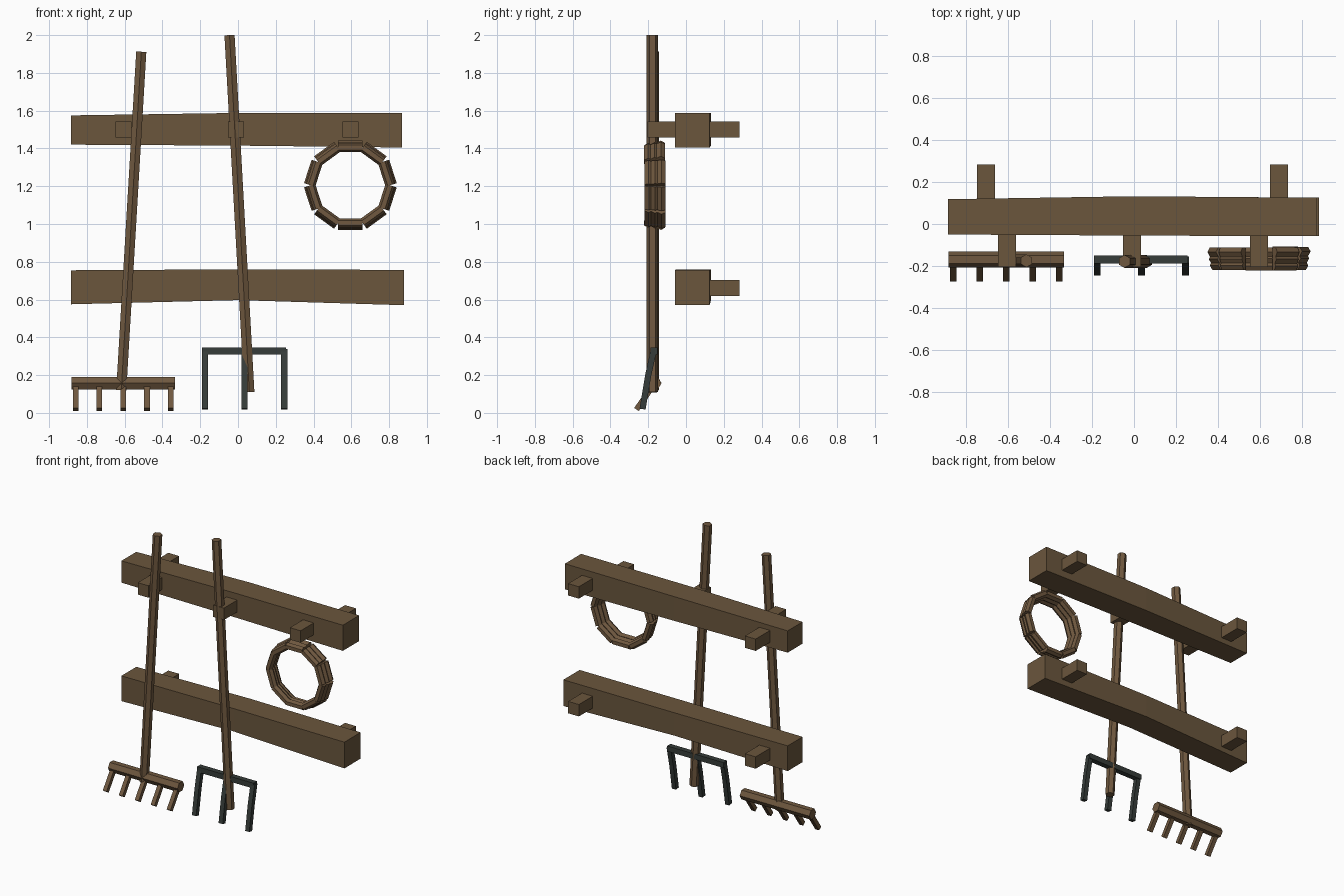
import bpy, bmesh, math, random
from mathutils import Vector, Matrix

if "Cube" in bpy.data.objects:
    bpy.data.objects.remove(bpy.data.objects["Cube"])

random.seed(4)

def material(name, rgb):
    m = bpy.data.materials.new(name)
    m.diffuse_color = (*rgb, 1)
    m.use_nodes = True
    m.node_tree.nodes["Principled BSDF"].inputs["Base Color"].default_value = m.diffuse_color
    return m

WOOD = material("weathered wood", (0.145, 0.093, 0.046))
HANDLE = material("handle wood", (0.16, 0.098, 0.05))
METAL = material("dark iron", (0.037, 0.046, 0.042))

def finish(name, bm, mat):
    bmesh.ops.recalc_face_normals(bm, faces=bm.faces)
    me = bpy.data.meshes.new(name)
    bm.to_mesh(me)
    bm.free()
    me.materials.append(mat)
    ob = bpy.data.objects.new(name, me)
    bpy.context.collection.objects.link(ob)
    return ob

def loft(bm, rings):
    """Skin a list of matching rings and cap both ends."""
    vs = [[bm.verts.new(p) for p in r] for r in rings]
    n = len(vs[0])
    for a, b in zip(vs, vs[1:]):
        for i in range(n):
            bm.faces.new((a[i], a[(i + 1) % n], b[(i + 1) % n], b[i]))
    bm.faces.new(vs[0][::-1])
    bm.faces.new(vs[-1])

def rod(bm, path, r, sides, up=(0, 1, 0), turn=0.0):
    """Straight or bent rod with a constant polygon section."""
    path = [Vector(p) for p in path]
    rings = []
    for i, p in enumerate(path):
        d = (path[min(i + 1, len(path) - 1)] - path[max(i - 1, 0)]).normalized()
        u = Vector(up)
        u = (u - d * u.dot(d)).normalized()
        w = d.cross(u)
        rings.append([p + r * (math.cos(t) * u + math.sin(t) * w)
                      for t in (turn + 2 * math.pi * k / sides for k in range(sides))])
    loft(bm, rings)

def rod_object(name, path, r, sides, mat, **kw):
    bm = bmesh.new()
    rod(bm, path, r, sides, **kw)
    return finish(name, bm, mat)

# Two rails, each slightly bowed: sections are x, y0, y1, z0, z1
rails = {
    "upper_rail": [(-0.885, -0.05, 0.118, 1.42, 1.575), (0, -0.055, 0.132, 1.415, 1.588),
                   (0.868, -0.058, 0.125, 1.405, 1.588)],
    "lower_rail": [(-0.885, -0.05, 0.118, 0.575, 0.755), (0, -0.052, 0.132, 0.597, 0.76),
                   (0.88, -0.058, 0.125, 0.57, 0.757)],
}
for name, secs in rails.items():
    bm = bmesh.new()
    loft(bm, [[(x, y0, z0), (x, y1, z0), (x, y1, z1), (x, y0, z1)]
              for x, y0, y1, z0, z1 in secs])
    finish(name, bm, WOOD)

def peg(name, x, y0, y1, z):
    rod_object(name, [(x, y0, z), (x, y1, z)], 0.06, 4, WOOD,
               up=(0, 0, 1), turn=math.pi / 4)

# Back stubs on both rails, front hanging pegs on the upper rail
for z, label in ((1.5, "upper"), (0.66, "lower")):
    for x, side in ((-0.705, "left"), (0.69, "right")):
        peg(f"{label}_back_stub_{side}", x, 0.10, 0.282, z)
for i, x in enumerate((-0.605, -0.01, 0.595)):
    peg(f"hanging_peg_{i + 1}", x, -0.205, -0.03, 1.5)

# Rake: handle, head and slanted teeth
rod_object("rake_handle", [(-0.618, -0.175, 0.12), (-0.512, -0.175, 1.912)], 0.031, 6, HANDLE)
rod_object("rake_head", [(-0.882, -0.168, 0.158), (-0.333, -0.168, 0.157)], 0.038, 6, HANDLE)
bm = bmesh.new()
for i in range(5):
    x = -0.86 + 0.126 * i
    rod(bm, [(x, -0.17, 0.15), (x, -0.262, 0.018)], 0.021, 4, turn=math.pi / 4)
finish("rake_teeth", bm, HANDLE)

# Fork: handle, iron crossbar and bent tines
rod_object("fork_handle", [(0.06, -0.178, 0.11), (-0.045, -0.178, 2.0)], 0.031, 6, HANDLE)
rod_object("fork_crossbar", [(-0.19, -0.17, 0.328), (0.255, -0.17, 0.328)], 0.027, 4, METAL,
           turn=math.pi / 4)
bm = bmesh.new()
for x in (-0.175, 0.035, 0.245):
    rod(bm, [(x, -0.17, 0.335), (x, -0.2, 0.2), (x, -0.23, 0.02)], 0.023, 4, turn=math.pi / 4)
finish("fork_tines", bm, METAL)

# Rope coil: three stacked loops of ten short segments
centre = Vector((0.595, 0, 1.205))
for loop, (y, radius) in enumerate(((-0.132, 0.212), (-0.165, 0.205), (-0.198, 0.2))):
    bm = bmesh.new()
    for k in range(10):
        a = math.radians(90 + 36 * k)
        out = Vector((math.cos(a), 0, math.sin(a)))
        along = Vector((-out.z, 0, out.x))
        mid = centre + out * radius + Vector((0, y + random.uniform(-0.003, 0.003), 0))
        rod(bm, [mid - along * 0.065, mid + along * 0.065], 0.025, 6, up=out)
    finish(f"rope_loop_{loop + 1}", bm, HANDLE)
